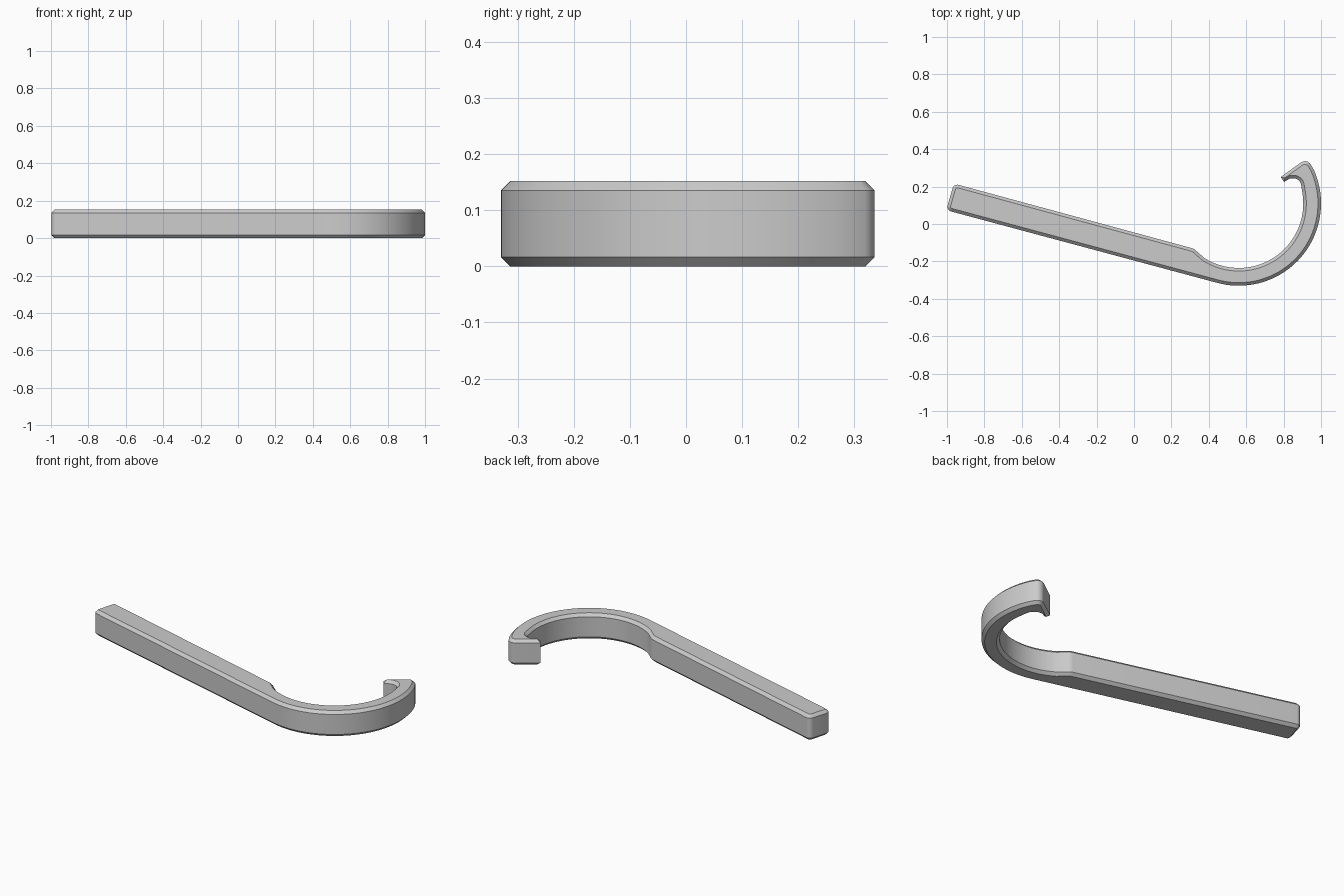
import bpy, bmesh
from math import radians, cos, sin, tan
from mathutils import Vector

cube = bpy.data.objects.get("Cube")
if cube:
    bpy.data.objects.remove(cube, do_unlink=True)

HEIGHT = 0.152
CHAMFER = 0.0165
CENTRE = Vector((0.56, 0.11))


def arc(radius, start, end, steps):
    """Points on a circle about the hook centre, each with no fillet."""
    pts = []
    for i in range(steps + 1):
        a = radians(start + (end - start) * i / steps)
        pts.append((CENTRE.x + radius * cos(a), CENTRE.y + radius * sin(a), 0))
    return pts


def rounded(corners, steps=5):
    """Replace each corner (x, y, radius) by a fillet."""
    out = []
    n = len(corners)
    for i, (x, y, r) in enumerate(corners):
        p = Vector((x, y))
        if r == 0:
            out.append(p)
            continue
        a = (Vector(corners[i - 1][:2]) - p).normalized()
        b = (Vector(corners[(i + 1) % n][:2]) - p).normalized()
        half = a.angle(b) / 2
        mid = p + (a + b).normalized() * r / sin(half)
        u = p + a * r / tan(half) - mid
        v = p + b * r / tan(half) - mid
        for k in range(steps + 1):
            out.append(mid + u.lerp(v, k / steps).normalized() * r)
    return out


# Outline, counter-clockwise: handle end, outer hook, tip, inner hook
outline = [(-0.963, 0.216, 0.026), (-1.004, 0.074, 0.026)]
outline += arc(0.44, -105, 24, 40)
outline += [(0.925, 0.352, 0.035), (0.784, 0.251, 0), (0.802, 0.225, 0),
            (0.835, 0.244, 0.03), (0.888, 0.243, 0.04)]
outline += arc(0.345, 10, -122, 36)
outline += [(0.32, -0.132, 0.05)]

# Extrude the outline and chamfer both rims
bm = bmesh.new()
base = bm.faces.new([bm.verts.new((p.x, p.y, 0)) for p in rounded(outline)])
solid = bmesh.ops.extrude_face_region(bm, geom=[base], use_keep_orig=True)
for v in solid["geom"]:
    if isinstance(v, bmesh.types.BMVert):
        v.co.z = HEIGHT
bmesh.ops.recalc_face_normals(bm, faces=bm.faces[:])
rims = [e for e in bm.edges if abs(e.verts[0].co.z - e.verts[1].co.z) < 0.001]
bmesh.ops.bevel(bm, geom=rims, offset=CHAMFER, offset_type='OFFSET',
                segments=1, affect='EDGES', clamp_overlap=False)
bmesh.ops.recalc_face_normals(bm, faces=bm.faces[:])
mesh = bpy.data.meshes.new("hook_wrench")
bm.to_mesh(mesh)
bm.free()

wrench = bpy.data.objects.new("hook_wrench", mesh)
bpy.context.collection.objects.link(wrench)

# Plain grey metal
grey = bpy.data.materials.new("grey")
grey.use_nodes = True
colour = (0.6, 0.6, 0.6, 1)
grey.diffuse_color = colour
grey.node_tree.nodes["Principled BSDF"].inputs["Base Color"].default_value = colour
mesh.materials.append(grey)

# Smooth curved walls, sharp chamfer edges
bpy.ops.object.select_all(action='DESELECT')
wrench.select_set(True)
bpy.context.view_layer.objects.active = wrench
bpy.ops.object.shade_smooth_by_angle(angle=radians(30))
